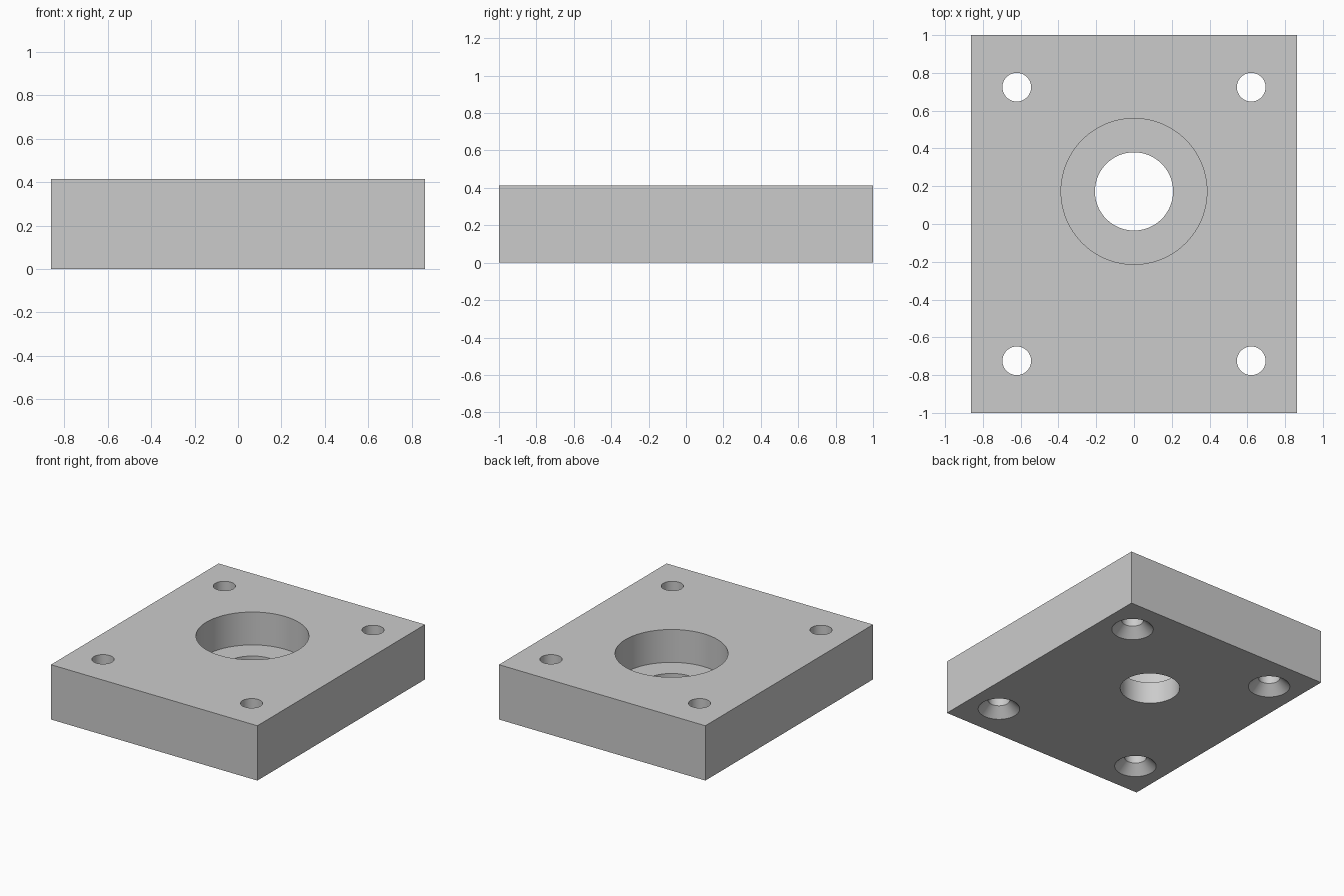
import bpy
import bmesh
import math
from mathutils import Matrix

if "Cube" in bpy.data.objects:
    bpy.data.objects.remove(bpy.data.objects["Cube"], do_unlink=True)

MM = 2 / 145            # design millimetres to model units
LENGTH, WIDTH, HEIGHT = 145 * MM, 125 * MM, 30 * MM
EPS = 0.05              # cutter overshoot

grey = bpy.data.materials.new("light_grey")
grey.use_nodes = True
grey.diffuse_color = (0.6, 0.6, 0.6, 1)
grey.node_tree.nodes["Principled BSDF"].inputs["Base Color"].default_value = (0.6, 0.6, 0.6, 1)


def make_object(name, bm):
    mesh = bpy.data.meshes.new(name)
    bm.to_mesh(mesh)
    bm.free()
    mesh.materials.append(grey)
    obj = bpy.data.objects.new(name, mesh)
    bpy.context.collection.objects.link(obj)
    return obj


def turned_cutter(name, x, y, profile, sides=96):
    """Solid of revolution from (radius, z) pairs, bottom to top."""
    bm = bmesh.new()
    rings = []
    for r, z in profile:
        angles = [2 * math.pi * i / sides for i in range(sides)]
        rings.append([bm.verts.new((x + r * math.cos(a), y + r * math.sin(a), z)) for a in angles])
    for low, high in zip(rings, rings[1:]):
        for i in range(sides):
            j = (i + 1) % sides
            bm.faces.new((low[i], low[j], high[j], high[i]))
    bm.faces.new(rings[0][::-1])
    bm.faces.new(rings[-1])
    obj = make_object(name, bm)
    obj.hide_render = True
    return obj


# Rectangular plate
bm = bmesh.new()
bmesh.ops.create_cube(bm, size=1, matrix=Matrix.Translation((0, 0, HEIGHT / 2))
                      @ Matrix.Diagonal((WIDTH, LENGTH, HEIGHT, 1)))
plate = make_object("mounting_plate", bm)

# Stepped central bore
bore, through, ledge = 28 * MM, 15 * MM, 12 * MM
cutters = [turned_cutter("bore_cutter", 0, 12.5 * MM, [
    (through, -EPS), (through, ledge), (bore, ledge), (bore, HEIGHT + EPS)])]

# Corner screw holes, countersunk from below
hole, sink, depth = 5.5 * MM, 10.5 * MM, 5 * MM
for sx in (-1, 1):
    for sy in (-1, 1):
        cutters.append(turned_cutter("screw_hole_cutter", sx * 45 * MM, sy * 52.5 * MM, [
            (sink + EPS, -EPS), (hole, depth), (hole, HEIGHT + EPS)], 64))

# Cut every hole, then discard the cutters
for cutter in cutters:
    mod = plate.modifiers.new("cut", "BOOLEAN")
    mod.operation = "DIFFERENCE"
    mod.solver = "EXACT"
    mod.object = cutter
bpy.ops.object.select_all(action="DESELECT")
plate.select_set(True)
bpy.context.view_layer.objects.active = plate
for mod in list(plate.modifiers):
    bpy.ops.object.modifier_apply(modifier=mod.name)
for cutter in cutters:
    bpy.data.objects.remove(cutter, do_unlink=True)

bpy.ops.object.shade_smooth_by_angle(angle=math.radians(30))
